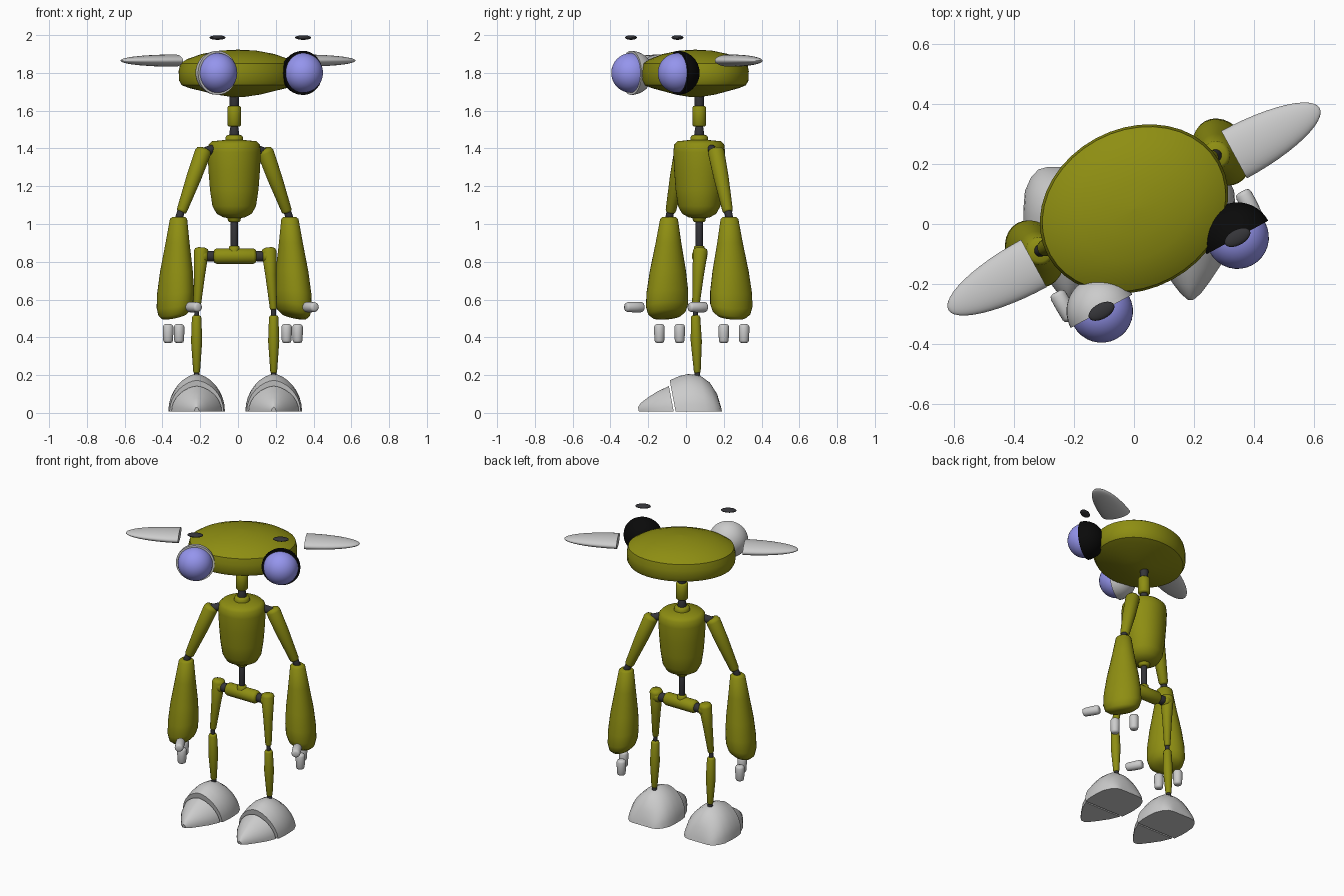
import bpy, bmesh
from math import cos, sin, pi, radians
from mathutils import Matrix, Vector

cube = bpy.data.objects.get("Cube")
if cube:
    bpy.data.objects.remove(cube, do_unlink=True)


def material(name, rgb):
    m = bpy.data.materials.new(name)
    m.use_nodes = True
    m.diffuse_color = (*rgb, 1)
    m.node_tree.nodes["Principled BSDF"].inputs["Base Color"].default_value = (*rgb, 1)
    return m


OLIVE = material("olive", (0.27, 0.27, 0.006))
BLUE = material("blue", (0.3, 0.3, 0.85))
DARK = material("dark_joint", (0.035, 0.035, 0.04))
BLACK = material("black", (0.003, 0.003, 0.003))

# The upper body is turned toward its left while the legs face forward
TURN = Matrix.Rotation(radians(28.5), 4, 'Z')
HEAD = Matrix.Translation((0, 0.05, 0)) @ TURN
BODY = Matrix.Translation((-0.02, 0.07, 0)) @ TURN
WORLD = Matrix.Identity(4)


def loft(name, rings, mat=None, frame=WORLD, angle=40):
    """Skin a list of equal-length point rings and cap both ends."""
    bm = bmesh.new()
    rows = [[bm.verts.new(frame @ Vector(p)) for p in ring] for ring in rings]
    n = len(rows[0])
    for a, b in zip(rows, rows[1:]):
        for i in range(n):
            j = (i + 1) % n
            bm.faces.new((a[i], a[j], b[j], b[i]))
    bm.faces.new(rows[0])
    bm.faces.new(rows[-1])
    bmesh.ops.remove_doubles(bm, verts=bm.verts, dist=1e-5)
    bmesh.ops.recalc_face_normals(bm, faces=bm.faces)
    mesh = bpy.data.meshes.new(name)
    bm.to_mesh(mesh)
    bm.free()
    if mat:
        mesh.materials.append(mat)
    ob = bpy.data.objects.new(name, mesh)
    bpy.context.collection.objects.link(ob)
    bpy.ops.object.select_all(action='DESELECT')
    ob.select_set(True)
    bpy.context.view_layer.objects.active = ob
    bpy.ops.object.shade_smooth_by_angle(angle=radians(angle))
    return ob


def lathe(name, profile, mat=None, frame=WORLD, sx=1, sy=1, n=32, angle=40):
    """Turn (radius, height) points around the frame's z axis."""
    rings = [[(r * sx * cos(2 * pi * i / n), r * sy * sin(2 * pi * i / n), z)
              for i in range(n)] for r, z in profile]
    return loft(name, rings, mat, frame, angle)


def arc(radius, height, start, steps=12):
    """Elliptical profile from a start angle up to the pole."""
    angles = [start + (pi / 2 - start) * k / steps for k in range(steps + 1)]
    return [(max(radius * cos(a), 1e-4), height * sin(a)) for a in angles]


def limb(name, p0, p1, r0, r1, mat=None, frame=WORLD, bulge=0.0, cap=0.5):
    """Tapered rod with rounded ends between two points."""
    p0, p1 = Vector(p0), Vector(p1)
    d = p1 - p0
    size = d.length
    place = frame @ Matrix.Translation(p0) @ d.to_track_quat('Z', 'Y').to_matrix().to_4x4()
    c0, c1 = r0 * cap, r1 * cap
    mid = (r0 + r1) / 2 + bulge
    profile = [(r0 * 0.5, 0), (r0 * 0.85, c0 * 0.3), (r0, c0), (mid, size * 0.45),
               (r1, size - c1), (r1 * 0.85, size - c1 * 0.3), (r1 * 0.5, size)]
    return lathe(name, profile, mat, place, n=20, angle=50)


# Head
lathe("head", [(0.03, 1.672), (0.12, 1.685), (0.27, 1.72), (0.31, 1.735), (0.325, 1.76),
               (0.327, 1.81), (0.318, 1.85), (0.28, 1.873), (0.2, 1.9), (0.1, 1.918),
               (0.001, 1.923)], OLIVE, HEAD, sy=0.82, n=40, angle=30)

for side, s in (("right", -1), ("left", 1)):
    # Eye, its socket behind it and the brow floating above
    eye = HEAD @ Matrix.Translation((s * 0.258, -0.248, 1.8))
    lathe(side + "_eye", arc(0.105, 0.105, -pi / 2, 24), BLUE, eye)
    lathe(side + "_eye_socket", arc(0.117, 0.117, 0), BLACK if s > 0 else None,
          eye @ Matrix.Rotation(-pi / 2, 4, 'X'))
    lathe(side + "_brow", arc(0.047, 0.012, -pi / 2), DARK,
          eye @ Matrix.Translation((0, 0, 0.187)), sy=0.55)

    # Flat, leaf-shaped ear
    ear = HEAD @ Matrix.Translation((s * 0.38, 0, 1.865)) @ Matrix.Rotation(s * pi / 2, 4, 'Y')
    lathe(side + "_ear", arc(0.09, 0.325, 0), None, ear, sx=0.36)

    # Arm
    limb(side + "_shoulder_joint", (s * 0.12, 0, 1.4), (s * 0.2, 0, 1.375), 0.024, 0.024, DARK, BODY)
    limb(side + "_upper_arm", (s * 0.18, 0, 1.4), (s * 0.32, 0, 1.06), 0.044, 0.028, OLIVE, BODY, 0.004)
    limb(side + "_elbow_joint", (s * 0.312, 0, 1.09), (s * 0.337, 0, 1.02), 0.019, 0.021, DARK, BODY)

    # Heavy forearm, with its lower end sloping down to the outside
    rings = []
    for z, w in ((1.037, 0.034), (1.027, 0.045), (0.9, 0.062), (0.75, 0.083), (0.64, 0.092),
                 (0.57, 0.091), (0.53, 0.08), (0.51, 0.06), (0.505, 0.03)):
        t = (1.037 - z) / 0.54
        cx, depth, slope = 0.335 + 0.025 * t, w * (1.05 + 0.28 * t), 0.3 * t ** 3
        ring = []
        for i in range(28):
            a = 2 * pi * i / 28
            dx = w * cos(a)
            ring.append((s * (cx + dx), depth * sin(a), z - slope * dx))
        rings.append(ring)
    loft(side + "_forearm", rings, OLIVE, BODY, 50)

    # Fingers and thumb
    for label, y in (("front", -0.046), ("back", 0.076)):
        limb(side + "_finger_" + label, (s * 0.357, y, 0.47), (s * 0.357, y, 0.37),
             0.028, 0.026, None, BODY, 0.001)
    limb(side + "_thumb", (s * 0.352, -0.147, 0.56), (s * 0.352, -0.253, 0.56),
         0.028, 0.026, None, BODY, 0.001)

    # Leg
    leg = Matrix.Translation((-0.015, 0, 0))
    limb(side + "_hip_joint", (s * 0.1, 0.075, 0.83), (s * 0.17, 0.075, 0.83), 0.028, 0.028, DARK, leg)
    limb(side + "_thigh_socket", (s * 0.143, 0.075, 0.83), (s * 0.2, 0.075, 0.83), 0.037, 0.037, OLIVE, leg)
    limb(side + "_thigh", (s * 0.178, 0.077, 0.875), (s * 0.203, 0.05, 0.545), 0.04, 0.019, OLIVE, leg)
    limb(side + "_knee_joint", (s * 0.203, 0.05, 0.57), (s * 0.204, 0.05, 0.49), 0.013, 0.013, DARK, leg)
    limb(side + "_shin", (s * 0.204, 0.05, 0.517), (s * 0.204, 0.06, 0.21), 0.025, 0.018, OLIVE, leg, 0.008)
    limb(side + "_ankle_joint", (s * 0.204, 0.06, 0.23), (s * 0.204, 0.06, 0.18), 0.014, 0.016, DARK, leg)

    # Two-piece foot: arched sections (y, half width, height) leaning forward
    heel = ((0.19, 0.07, 0.03), (0.182, 0.1, 0.1), (0.155, 0.125, 0.16), (0.11, 0.145, 0.198),
            (0.05, 0.15, 0.206), (0, 0.15, 0.195), (-0.055, 0.143, 0.172))
    toe = ((-0.065, 0.133, 0.142), (-0.13, 0.105, 0.114), (-0.19, 0.065, 0.08),
           (-0.23, 0.035, 0.053), (-0.25, 0.012, 0.03))
    for part, stations in (("heel", heel), ("toe", toe)):
        rings = []
        for y, w, h in stations:
            ring = []
            for i in range(17):
                c, z = cos(pi * i / 16), (h - 0.008) * sin(pi * i / 16)
                x = w * abs(c) ** 1.2 * (1 if c > 0 else -1)
                ring.append((s * 0.204 + x, y - 0.19 * z, z + 0.008))
            rings.append(ring)
        loft(side + "_foot_" + part, rings, None, leg, 35)

# Neck
limb("upper_neck_joint", (0, 0, 1.7), (0, 0, 1.6), 0.026, 0.024, DARK, BODY)
limb("neck", (0, 0, 1.627), (0, 0, 1.515), 0.037, 0.037, OLIVE, BODY, cap=0.25)
limb("lower_neck_joint", (0, 0, 1.53), (0, 0, 1.45), 0.02, 0.028, DARK, BODY)
limb("collar", (0, 0, 1.472), (0, 0, 1.42), 0.045, 0.05, OLIVE, BODY, cap=0.2)

# Torso
lathe("torso", [(0.03, 1.03), (0.06, 1.036), (0.095, 1.055), (0.117, 1.095), (0.13, 1.18),
                (0.138, 1.28), (0.143, 1.38), (0.138, 1.42), (0.12, 1.438), (0.05, 1.445)],
      OLIVE, BODY, sy=0.95, angle=50)
limb("waist_ring", (0, 0, 1.055), (0, 0, 1.01), 0.04, 0.033, OLIVE, BODY, cap=0.2)
limb("waist_rod", (0, 0, 1.03), (0, 0, 0.86), 0.019, 0.019, DARK, BODY)

# Hips
limb("hip_mount", (0, 0, 0.885), (0, 0, 0.84), 0.027, 0.032, OLIVE, BODY, cap=0.2)
limb("hips", (-0.13, 0.072, 0.83), (0.098, 0.072, 0.83), 0.041, 0.041, OLIVE, cap=0.4)
